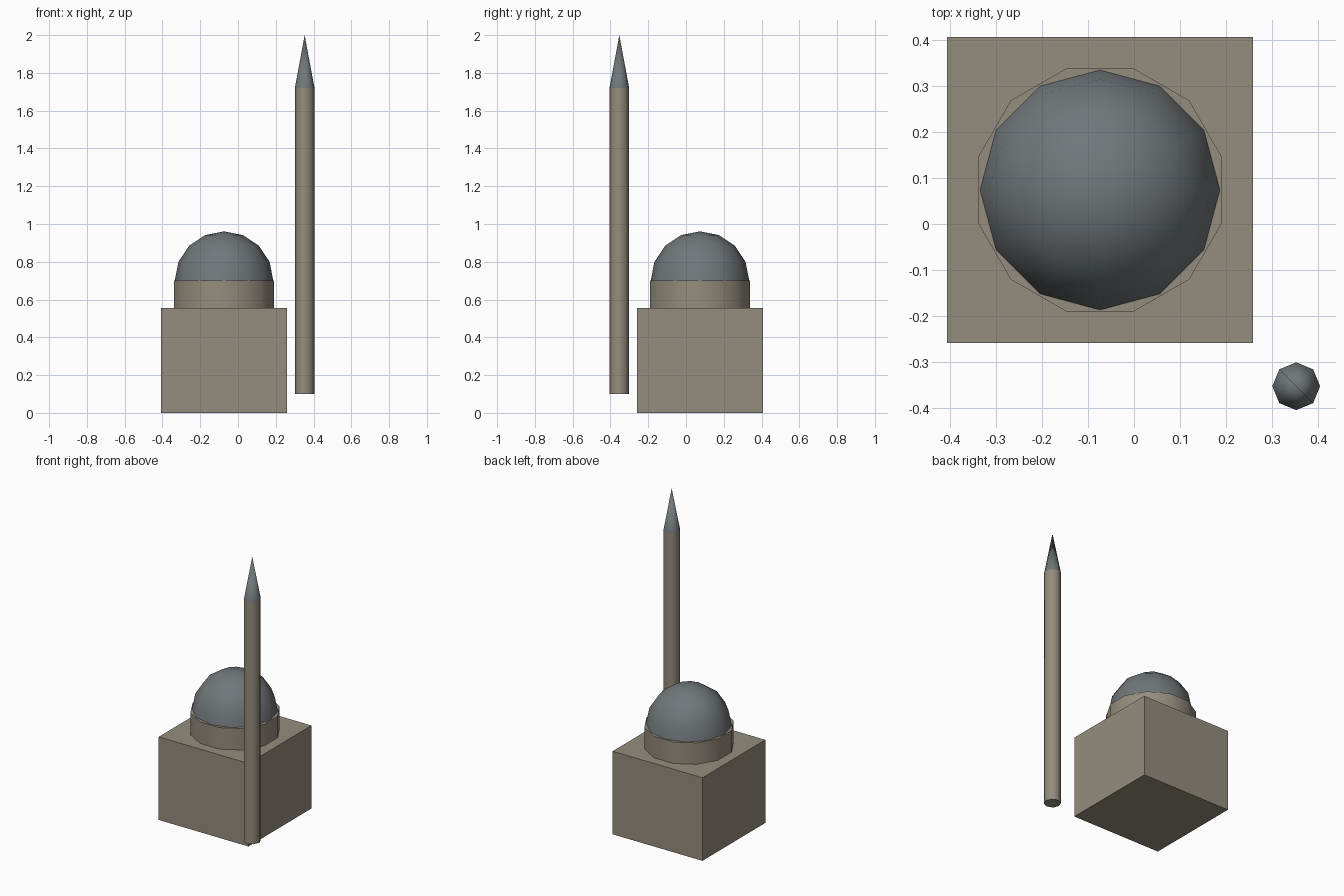
import bpy, bmesh, math
from mathutils import Matrix

if "Cube" in bpy.data.objects:
    bpy.data.objects.remove(bpy.data.objects["Cube"])


def material(name, color):
    m = bpy.data.materials.new(name)
    m.diffuse_color = (*color, 1)
    m.use_nodes = True
    m.node_tree.nodes["Principled BSDF"].inputs["Base Color"].default_value = m.diffuse_color
    return m


stone = material("stone", (0.30, 0.265, 0.205))
lead = material("lead", (0.165, 0.185, 0.195))


def finish(name, bm, mat, smooth=True):
    bmesh.ops.recalc_face_normals(bm, faces=bm.faces)
    me = bpy.data.meshes.new(name)
    bm.to_mesh(me)
    bm.free()
    me.materials.append(mat)
    ob = bpy.data.objects.new(name, me)
    bpy.context.collection.objects.link(ob)
    if smooth:
        bpy.ops.object.select_all(action='DESELECT')
        ob.select_set(True)
        bpy.context.view_layer.objects.active = ob
        bpy.ops.object.shade_smooth_by_angle(angle=math.radians(50))
    return ob


def column(name, center, r1, r2, z0, z1, sides, turn, mat):
    """Prism or cone; turn rotates the first corner away from the x axis."""
    bm = bmesh.new()
    place = Matrix.Translation((*center, (z0 + z1) / 2)) @ Matrix.Rotation(turn, 4, 'Z')
    bmesh.ops.create_cone(bm, cap_ends=True, segments=sides, radius1=r1,
                          radius2=r2, depth=z1 - z0, matrix=place)
    return finish(name, bm, mat)


HALL = (-0.074, 0.074)
TOWER = (0.353, -0.353)

# square hall
bm = bmesh.new()
bmesh.ops.create_cube(bm, size=1, matrix=Matrix.Translation((*HALL, 0.278))
                      @ Matrix.Diagonal((0.665, 0.665, 0.556, 1)))
finish("hall", bm, stone, smooth=False)

# drum under the dome, flats facing the axes
column("drum", HALL, 0.275, 0.275, 0.556, 0.70, 12, math.radians(15), stone)

# half-sphere dome
bm = bmesh.new()
bmesh.ops.create_uvsphere(bm, u_segments=12, v_segments=8, radius=0.261,
                          matrix=Matrix.Translation((*HALL, 0.70)))
bmesh.ops.delete(bm, geom=[v for v in bm.verts if v.co.z < 0.69], context='VERTS')
finish("dome", bm, lead)

# slender tower and its pointed cap
column("tower_shaft", TOWER, 0.052, 0.052, 0.10, 1.72, 8, 0, stone)
column("tower_spire", TOWER, 0.052, 0, 1.72, 2.0, 8, 0, lead)
